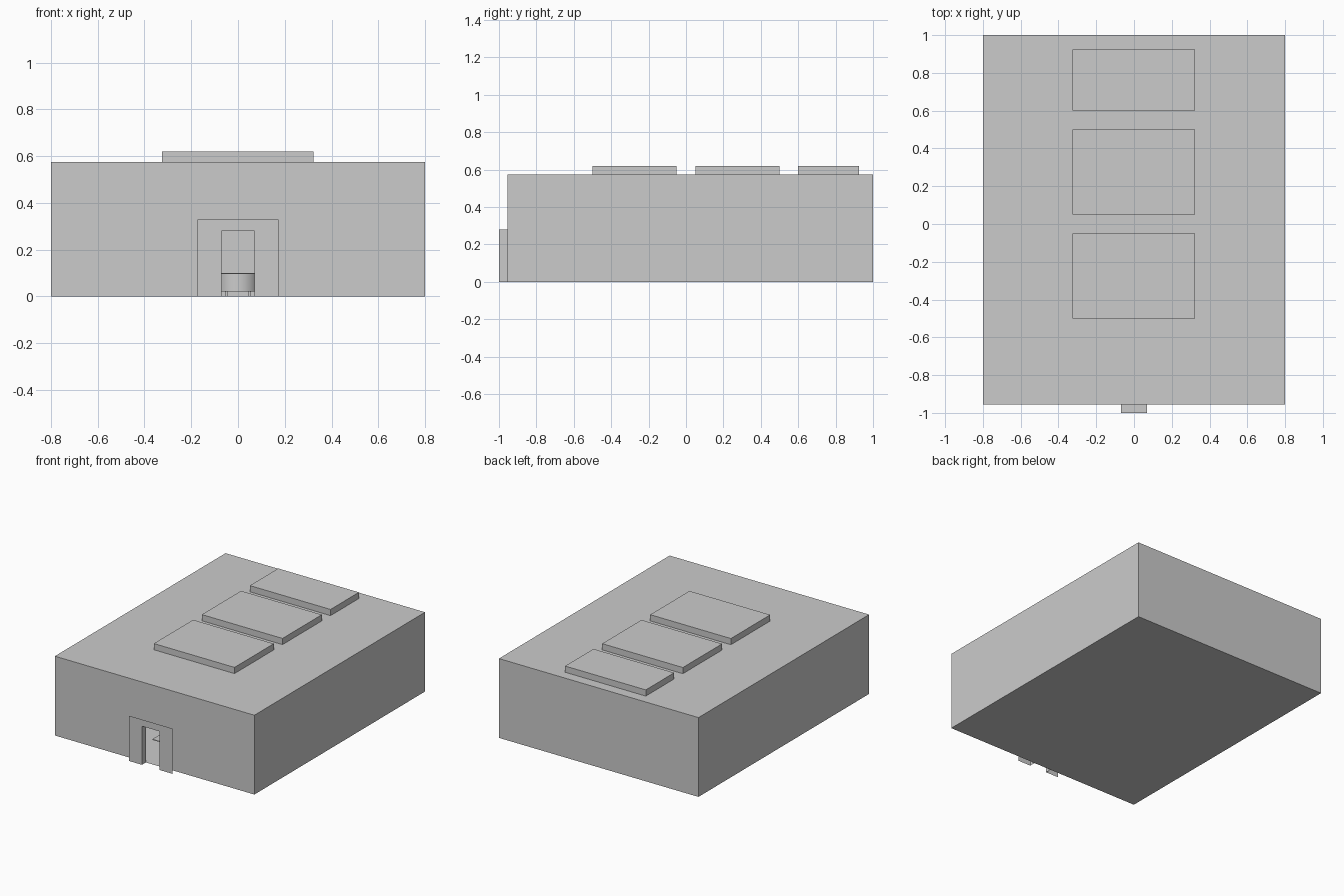
import bpy, bmesh
from mathutils import Matrix, Vector

if "Cube" in bpy.data.objects:
    bpy.data.objects.remove(bpy.data.objects["Cube"], do_unlink=True)

grey = bpy.data.materials.new("light_grey")
grey.use_nodes = True
colour = (0.6, 0.6, 0.6, 1)
grey.diffuse_color = colour
grey.node_tree.nodes["Principled BSDF"].inputs["Base Color"].default_value = colour

# Main dimensions
HALF_W, FRONT, BACK, ROOF = 0.8, -0.955, 1.0, 0.575
DOOR_W, DOOR_H, PORCH = 0.07, 0.28, -1.0


def finish(bm, name):
    mesh = bpy.data.meshes.new(name)
    bm.to_mesh(mesh)
    bm.free()
    mesh.materials.append(grey)
    obj = bpy.data.objects.new(name, mesh)
    bpy.context.collection.objects.link(obj)
    return obj


def add_box(bm, low, high):
    low, high = Vector(low), Vector(high)
    matrix = Matrix.Translation((low + high) / 2) @ Matrix.Diagonal(high - low).to_4x4()
    return bmesh.ops.create_cube(bm, size=1, matrix=matrix)["verts"]


def box(name, low, high):
    bm = bmesh.new()
    add_box(bm, low, high)
    return finish(bm, name)


def add_portal(bm, w, h, y):
    """Upright sheet facing the front, with the doorway left open."""
    outline = [(-w, 0), (-DOOR_W, 0), (-DOOR_W, DOOR_H), (DOOR_W, DOOR_H),
               (DOOR_W, 0), (w, 0), (w, h), (-w, h)]
    bm.faces.new([bm.verts.new((x, y, z)) for x, z in outline])


# Hollow hall with a doorway in its front wall
bm = bmesh.new()
add_box(bm, (-HALF_W, FRONT, 0), (HALF_W, BACK, ROOF))
bm.normal_update()
front = [f for f in bm.faces if f.normal.y < -0.9]
bmesh.ops.delete(bm, geom=front, context="FACES_ONLY")
add_portal(bm, HALF_W, ROOF, FRONT)
bmesh.ops.remove_doubles(bm, verts=bm.verts, dist=0.0001)
finish(bm, "hall")

# Thin surround standing forward of the wall
bm = bmesh.new()
add_portal(bm, 0.174, 0.328, PORCH)
finish(bm, "door_surround")

# Door reveal: jambs and header between surround and wall
bm = bmesh.new()
path = [(-DOOR_W, 0), (-DOOR_W, DOOR_H), (DOOR_W, DOOR_H), (DOOR_W, 0)]
rows = [[bm.verts.new((x, y, z)) for x, z in path] for y in (PORCH, FRONT)]
for i in range(3):
    bm.faces.new((rows[0][i], rows[0][i + 1], rows[1][i + 1], rows[1][i]))
finish(bm, "door_reveal")

# Raised rooflights along the centre of the roof
for name, y0, y1 in (("front", -0.5, -0.05), ("middle", 0.05, 0.5), ("rear", 0.6, 0.925)):
    box(name + "_rooflight", (-0.325, y0, ROOF), (0.322, y1, 0.62))

# Reception counter inside the doorway
box("counter_top", (-0.12, -0.81, 0.095), (0.12, -0.55, 0.1))
bpy.ops.mesh.primitive_cylinder_add(vertices=32, radius=0.09, depth=0.075,
                                    location=(0, -0.65, 0.0575))
drum = bpy.context.object
drum.name = "counter_panel"
drum.data.materials.append(grey)
bpy.ops.object.shade_smooth_by_angle()
for side, x in (("left", 0.05), ("right", -0.05)):
    box(side + "_counter_foot", (x - 0.005, -0.7, 0), (x + 0.005, -0.6, 0.02))
